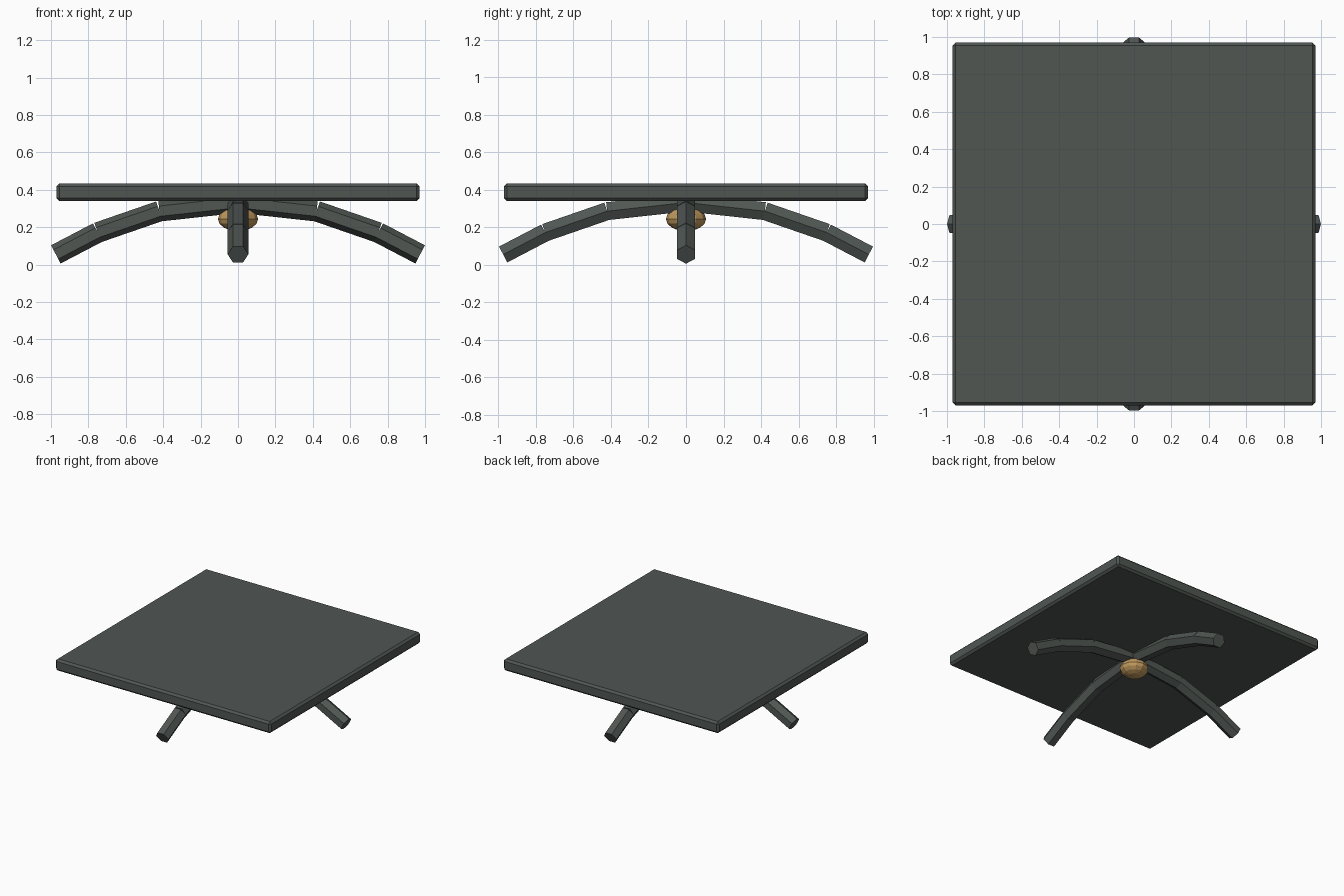
import bpy, math
from mathutils import Vector, Matrix

if "Cube" in bpy.data.objects:
    bpy.data.objects.remove(bpy.data.objects["Cube"])


def material(name, rgb):
    m = bpy.data.materials.new(name)
    m.diffuse_color = (*rgb, 1)
    m.use_nodes = True
    m.node_tree.nodes["Principled BSDF"].inputs["Base Color"].default_value = m.diffuse_color
    return m


slate = material("dark_slate", (0.08, 0.094, 0.086))
gold = material("aged_gold", (0.53, 0.32, 0.11))

# Square table top with a small chamfer
bpy.ops.mesh.primitive_cube_add(size=1, location=(0, 0, 0.387))
top = bpy.context.object
top.name = "table_top"
top.scale = (1.94, 1.94, 0.095)
bpy.ops.object.transform_apply(location=False, rotation=False, scale=True)
bev = top.modifiers.new("chamfer", 'BEVEL')
bev.width = 0.016
bev.segments = 1
top.data.materials.append(slate)

# Four arched legs, each of three straight six-sided rods (distance out, height)
path = [(0.0, 0.332), (0.42, 0.286), (0.75, 0.172), (0.974, 0.055)]


def rod(name, a, b, on_x):
    d = (b - a).normalized()
    side = Vector((0, 0, 1)).cross(d).normalized()
    up = d.cross(side)
    # rods along x carry an edge on top, rods along y a flat
    vx, vy = (up, d.cross(up)) if on_x else (side, d.cross(side))
    rot = Matrix((vx, vy, d)).transposed().to_4x4()
    bpy.ops.mesh.primitive_cylinder_add(vertices=6, radius=0.055, depth=(b - a).length)
    ob = bpy.context.object
    # the cylinder has its first corner on +y: turn it onto +x
    ob.data.transform(Matrix.Translation((a + b) / 2) @ rot
                      @ Matrix.Rotation(math.radians(-90), 4, 'Z'))
    ob.name = name
    ob.data.materials.append(slate)


for side_name, dx, dy in (("right", 1, 0), ("back", 0, 1), ("left", -1, 0), ("front", 0, -1)):
    pts = [Vector((dx * r, dy * r, z)) for r, z in path]
    for part, a, b in zip(("inner", "middle", "outer"), pts, pts[1:]):
        rod(f"{side_name}_leg_{part}", a, b, dx != 0)

# Flattened hub where the legs meet
bpy.ops.mesh.primitive_uv_sphere_add(segments=12, ring_count=8, radius=1, location=(0, 0, 0.244))
hub = bpy.context.object
hub.name = "hub_knob"
hub.scale = (0.107, 0.107, 0.065)
hub.data.materials.append(gold)
